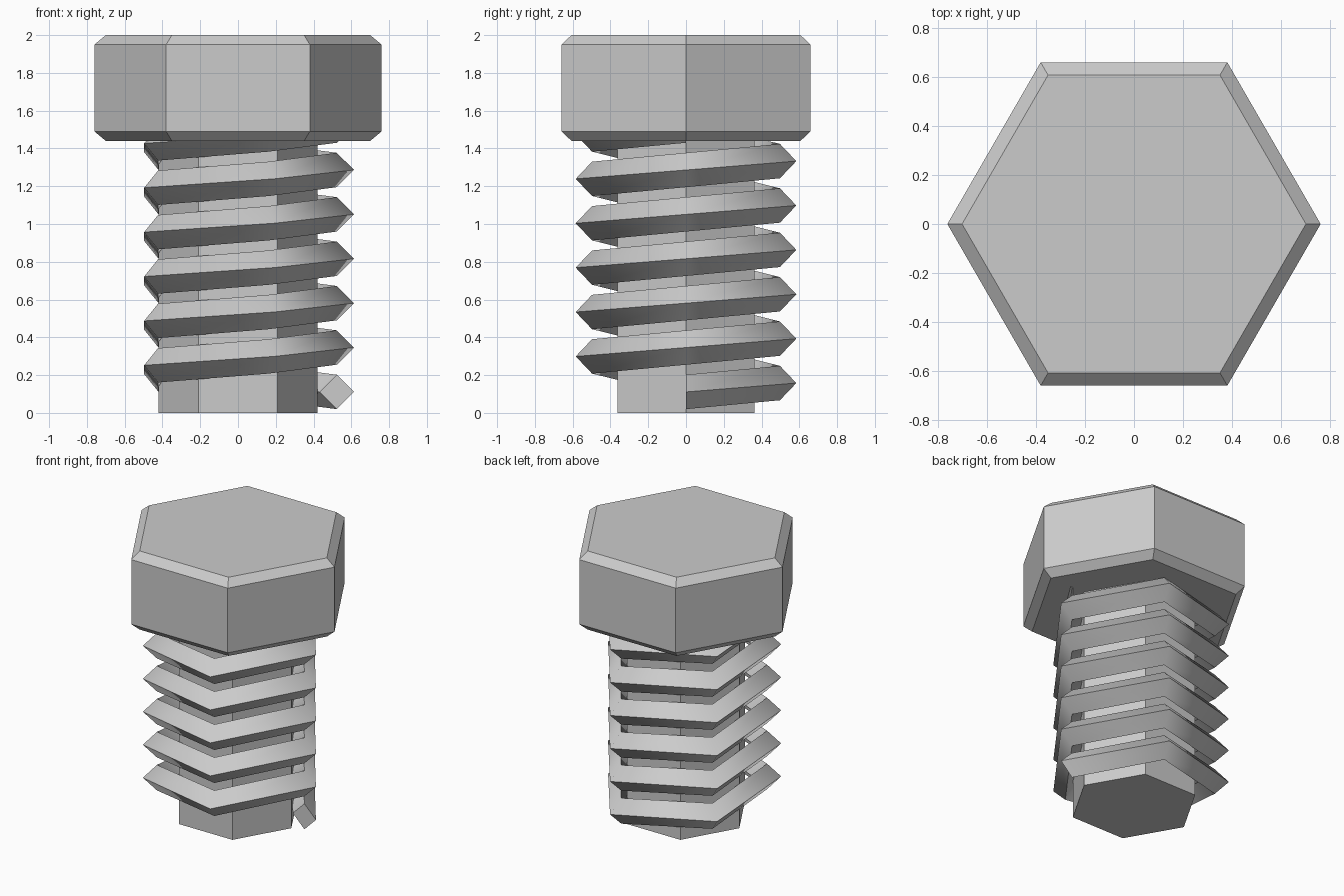
import bpy, bmesh
from math import cos, sin, tau, radians

if "Cube" in bpy.data.objects:
    bpy.data.objects.remove(bpy.data.objects["Cube"])


def make_object(name, bm):
    bmesh.ops.recalc_face_normals(bm, faces=bm.faces)
    mesh = bpy.data.meshes.new(name)
    bm.to_mesh(mesh)
    bm.free()
    obj = bpy.data.objects.new(name, mesh)
    bpy.context.collection.objects.link(obj)
    return obj


def loft(bm, rings):
    """Join closed rings of points with quads and cap both ends."""
    loops = [[bm.verts.new(p) for p in ring] for ring in rings]
    n = len(loops[0])
    sides = [bm.faces.new((a[i], a[(i + 1) % n], b[(i + 1) % n], b[i]))
             for a, b in zip(loops, loops[1:]) for i in range(n)]
    bm.faces.new(loops[0][::-1])
    bm.faces.new(loops[-1])
    return sides


def hexagon(radius, z):
    return [(radius * cos(tau * i / 6), radius * sin(tau * i / 6), z) for i in range(6)]


def hex_prism(name, profile):
    bm = bmesh.new()
    loft(bm, [hexagon(r, z) for r, z in profile])
    return make_object(name, bm)


# Chamfered hexagonal head and hexagonal shaft
hex_prism("bolt_head", [(0.70, 1.44), (0.76, 1.49), (0.76, 1.95), (0.70, 2.0)])
hex_prism("bolt_shaft", [(0.42, 0.0), (0.42, 1.44)])

# Thread: diamond section swept up a five-sided helix, ending inside the head
STEPS, TURNS, PITCH = 5, 6, 0.235
MID, HALF, START_Z = 0.523, 0.091, 0.111
diamond = [(MID - HALF, 0), (MID, -HALF), (MID + HALF, 0), (MID, HALF)]
rings = []
for s in range(STEPS * TURNS + 1):
    a = tau * s / STEPS
    z0 = START_Z + PITCH * s / STEPS
    rings.append([(r * cos(a), r * sin(a), z0 + z) for r, z in diamond])
bm = bmesh.new()
for face in loft(bm, rings):
    face.smooth = True
bmesh.ops.recalc_face_normals(bm, faces=bm.faces)
for edge in bm.edges:
    edge.smooth = edge.calc_face_angle(0) < radians(65)
make_object("screw_thread", bm)
